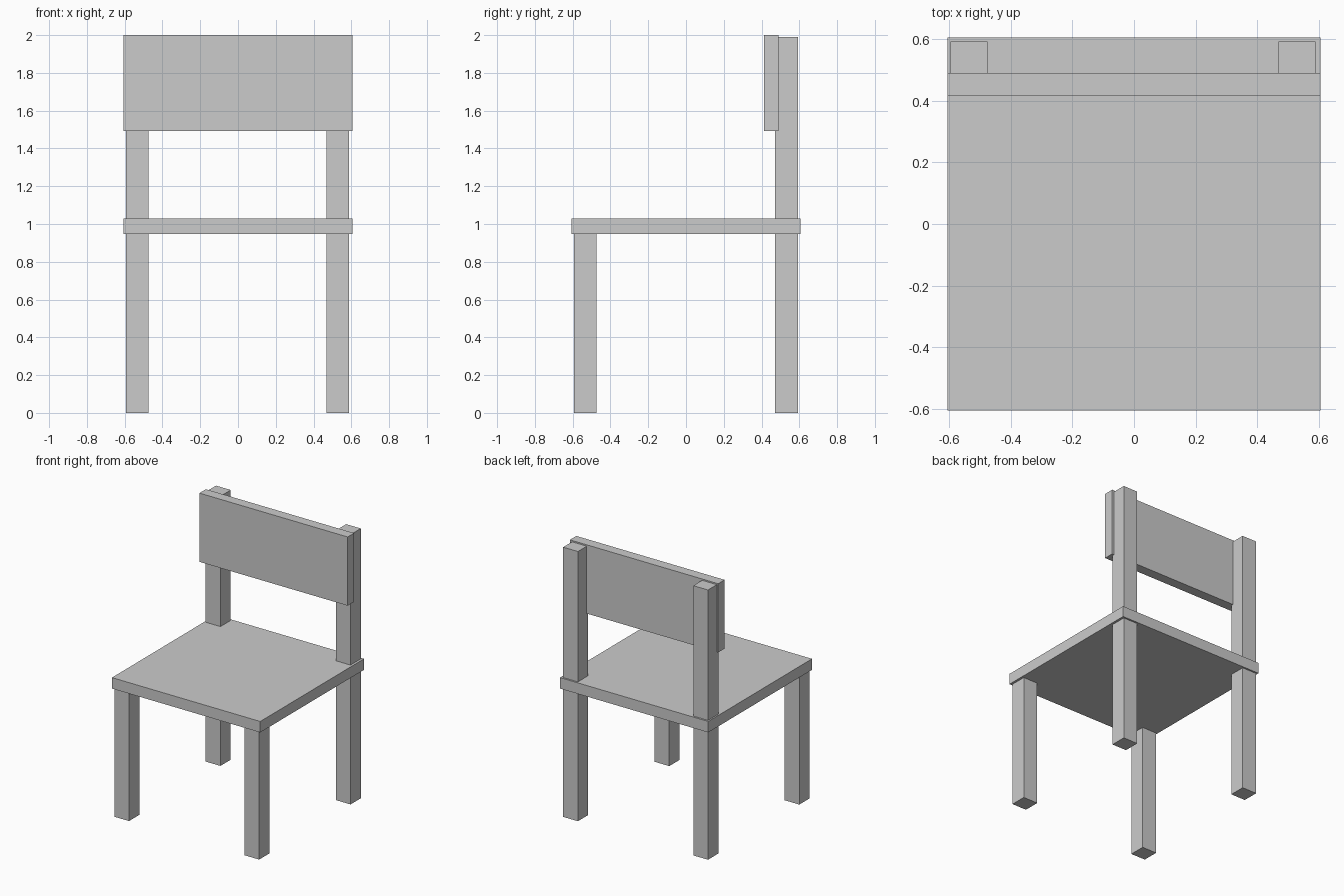
import bpy

if "Cube" in bpy.data.objects:
    bpy.data.objects.remove(bpy.data.objects["Cube"])


def box(name, x, y, z):
    """Add a box spanning the given (min, max) ranges."""
    spans = (x, y, z)
    bpy.ops.mesh.primitive_cube_add(size=1, location=[(a + b) / 2 for a, b in spans])
    obj = bpy.context.object
    obj.name = name
    obj.scale = [b - a for a, b in spans]
    bpy.ops.object.transform_apply(location=False, rotation=False, scale=True)
    return obj


# Seat slab and backrest panel
box("seat", (-0.605, 0.605), (-0.605, 0.605), (0.947, 1.028))
box("backrest", (-0.605, 0.605), (0.414, 0.489), (1.493, 2.0))

# Short front legs, and rear legs that run up behind the backrest
for side, x in (("left", (-0.594, -0.474)), ("right", (0.468, 0.588))):
    box(f"front_leg_{side}", x, (-0.593, -0.473), (0, 0.95))
    box(f"rear_post_{side}", x, (0.472, 0.592), (0, 1.99))
